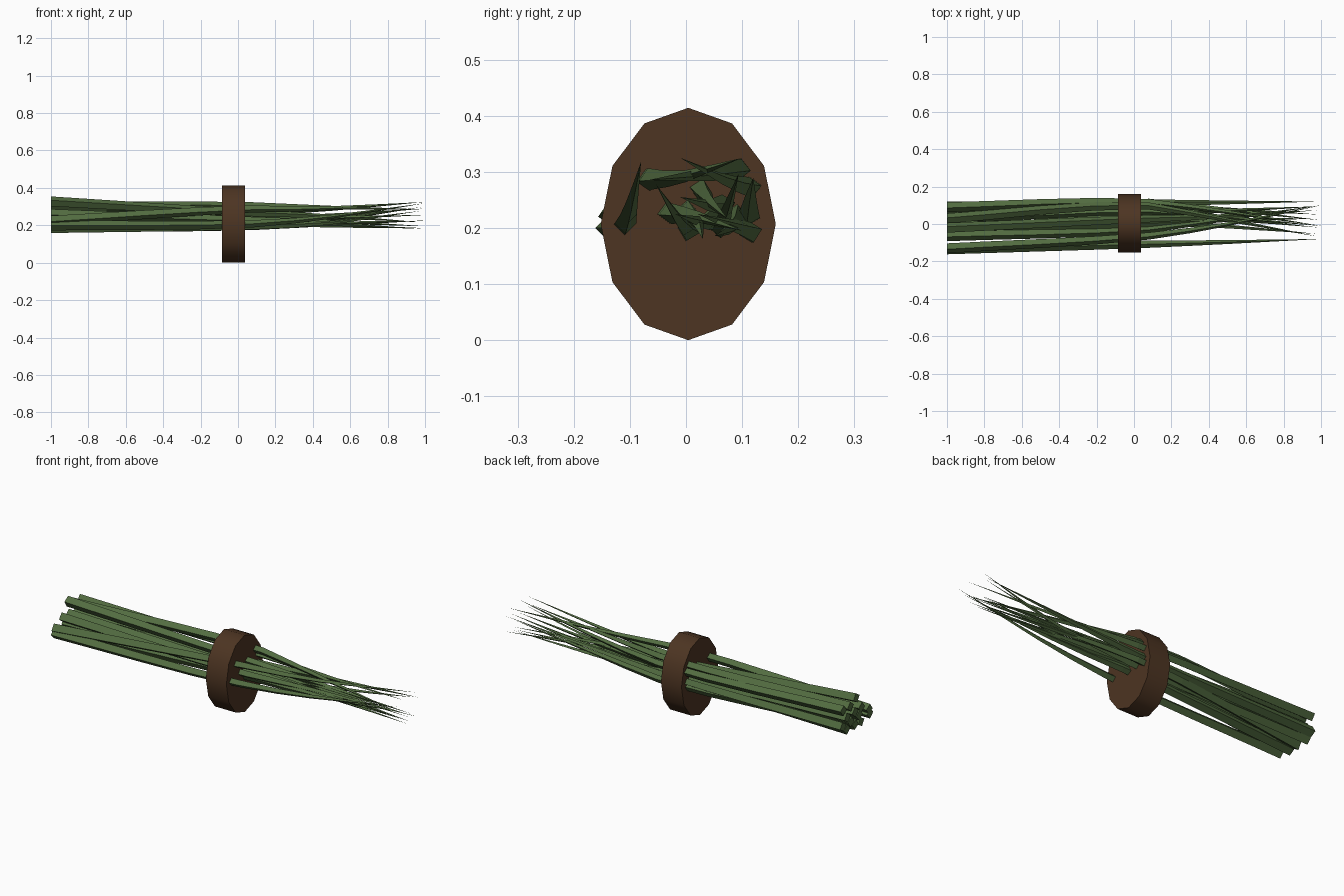
import bpy, bmesh, math
from mathutils import Vector

if "Cube" in bpy.data.objects:
    bpy.data.objects.remove(bpy.data.objects["Cube"])


def material(name, col):
    m = bpy.data.materials.new(name)
    m.diffuse_color = (*col, 1)
    m.use_nodes = True
    m.node_tree.nodes["Principled BSDF"].inputs["Base Color"].default_value = m.diffuse_color
    return m


GREEN = material("stalk green", (0.085, 0.15, 0.052))
BROWN = material("tie brown", (0.074, 0.035, 0.016))


def finish(name, bm, mat):
    bmesh.ops.recalc_face_normals(bm, faces=bm.faces)
    me = bpy.data.meshes.new(name)
    bm.to_mesh(me)
    bm.free()
    me.materials.append(mat)
    ob = bpy.data.objects.new(name, me)
    bpy.context.collection.objects.link(ob)
    return ob


# Tie: twelve-sided oval disc around the bundle
bm = bmesh.new()
rings = []
for x in (-0.085, 0.037):
    rings.append([bm.verts.new((x, 0.004 + 0.156 * math.sin(k * math.pi / 6),
                                0.207 + 0.207 * math.cos(k * math.pi / 6))) for k in range(12)])
for k in range(12):
    j = (k + 1) % 12
    bm.faces.new((rings[0][k], rings[0][j], rings[1][j], rings[1][k]))
for r in rings:
    bm.faces.new(r)
tie = finish("tie", bm, BROWN)
bpy.context.view_layer.objects.active = tie
tie.select_set(True)
bpy.ops.object.shade_smooth_by_angle(angle=math.radians(40))

# Stalks: (y, z) at the cut end, at the tie, past the tie, and at the tip
STATIONS = (-1.0, 0.0, 0.45, 1.0)
STALKS = [
    (-.135, .200, -.110, .205, -.098, .24, -.080, .318),
    (-.130, .225, -.072, .285, -.01, .29, .100, .325),
    (-.060, .185, .005, .195, -.01, .21, -.055, .280),
    (-.065, .260, -.035, .228, .02, .22, .100, .195),
    (-.045, .225, .045, .218, .03, .21, -.020, .225),
    (-.020, .328, .025, .270, .04, .25, .075, .215),
    (-.010, .188, .115, .192, .08, .205, .020, .225),
    (-.010, .255, .000, .232, .02, .21, .030, .180),
    (.030, .300, .100, .305, .03, .295, -.070, .285),
    (.025, .215, .070, .240, .04, .24, -.010, .255),
    (.055, .250, .088, .225, .08, .20, .050, .185),
    (.060, .188, .060, .200, .07, .225, .095, .300),
    (.090, .300, .118, .272, .07, .285, -.010, .325),
    (.093, .215, .112, .220, .115, .25, .120, .290),
]
SIDES = 4


def at(row, x):
    """Smooth centre line through the stations."""
    pts = [Vector((s, row[2 * i], row[2 * i + 1])) for i, s in enumerate(STATIONS)]
    i = max(k for k in range(3) if x >= STATIONS[k])
    a, b = pts[i], pts[i + 1]
    slope = [(pts[min(k + 1, 3)] - pts[max(k - 1, 0)]) /
             (STATIONS[min(k + 1, 3)] - STATIONS[max(k - 1, 0)]) for k in (i, i + 1)]
    h = b.x - a.x
    t = (x - a.x) / h
    p = (a * (2*t**3 - 3*t**2 + 1) + b * (3*t**2 - 2*t**3)
         + slope[0] * h * (t**3 - 2*t*t + t) + slope[1] * h * (t**3 - t*t))
    p.x = x
    return p


def radius(x):
    return 0.027 - 0.006 * (x + 1) if x < 0 else 0.021 * (1 - x)


for n, row in enumerate(STALKS):
    bm = bmesh.new()
    prev = None
    for x in (-1, -0.8, -0.5, -0.2, 0.08, 0.3, 0.5, 0.75):
        c = at(row, x)
        ring = []
        for k in range(SIDES):
            a = 2 * math.pi * k / SIDES + 0.25 * math.sin(n * 2.3)
            ring.append(bm.verts.new(c + radius(x) * Vector((0, math.cos(a), math.sin(a)))))
        if prev:
            for k in range(SIDES):
                j = (k + 1) % SIDES
                bm.faces.new((prev[k], prev[j], ring[j], ring[k]))
        else:
            bm.faces.new(ring)
        prev = ring
    tip = bm.verts.new(at(row, 1.0 - 0.01 * (n % 3)))
    for k in range(SIDES):
        bm.faces.new((prev[k], prev[(k + 1) % SIDES], tip))
    finish("stalk_%02d" % (n + 1), bm, GREEN)
